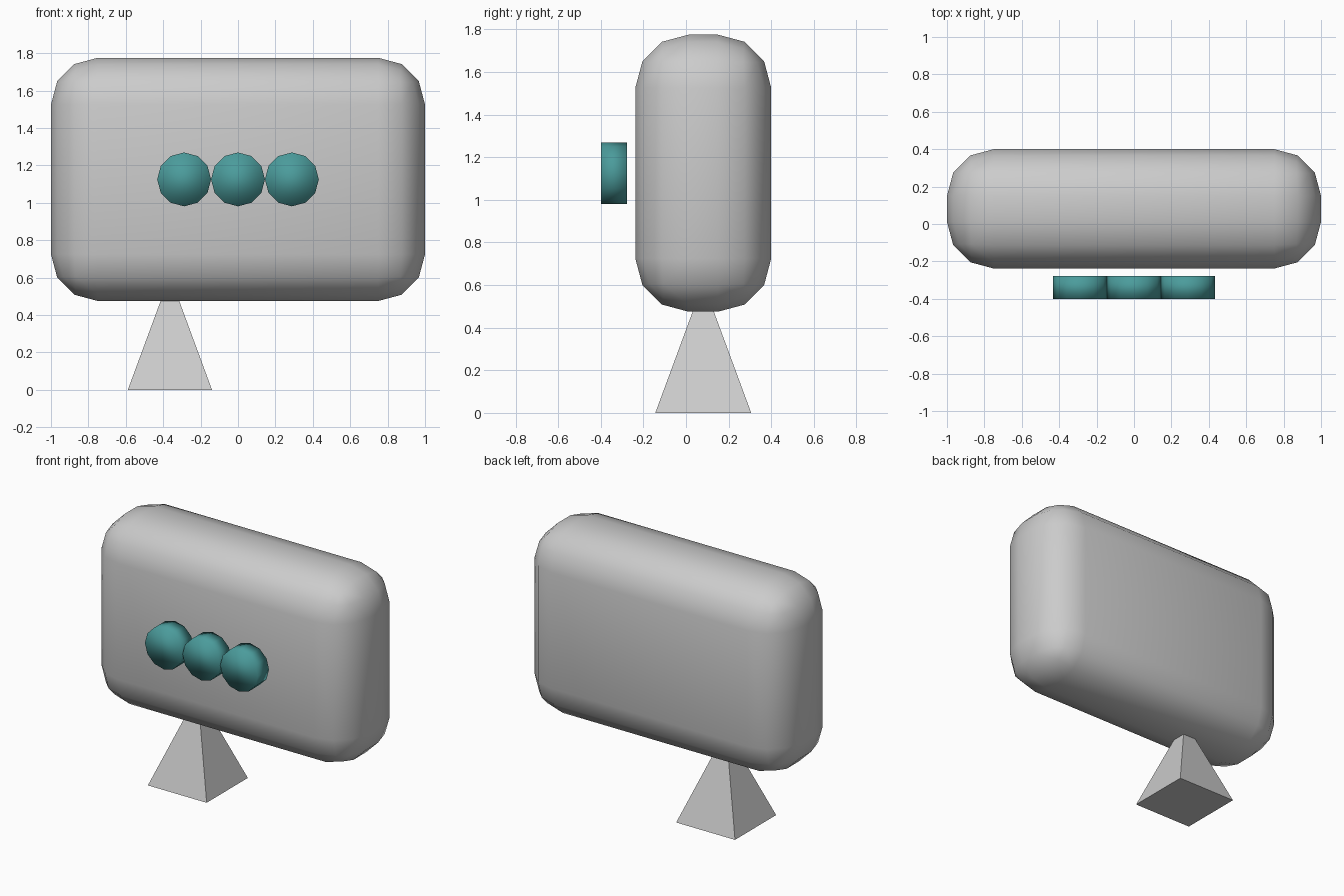
import bpy
from math import pi

if "Cube" in bpy.data.objects:
    bpy.data.objects.remove(bpy.data.objects["Cube"])

BODY_Y = 0.081  # depth centre shared by bubble and tail

# Speech bubble body: box with three-segment rounded edges, fully smooth
bpy.ops.mesh.primitive_cube_add(size=1, location=(0, BODY_Y, 1.125))
bubble = bpy.context.object
bubble.name = "bubble"
bubble.scale = (2.0, 0.638, 1.3)
bpy.ops.object.transform_apply(location=False, rotation=False, scale=True)
bevel = bubble.modifiers.new("rounding", "BEVEL")
bevel.width = 0.25
bevel.segments = 3
bevel.limit_method = "NONE"
bpy.ops.object.shade_smooth()

# Tail: four-sided pyramid whose tip sinks into the bubble
bpy.ops.mesh.primitive_cone_add(vertices=4, radius1=0.225 * 2 ** 0.5, radius2=0,
                                depth=0.61, location=(-0.364, BODY_Y, 0.305),
                                rotation=(0, 0, pi / 4))
bpy.context.object.name = "tail"

# Three teal dots floating in front: twelve-sided smooth discs
teal = bpy.data.materials.new("teal")
teal.diffuse_color = (0.07, 0.33, 0.33, 1)
teal.use_nodes = True
teal.node_tree.nodes["Principled BSDF"].inputs["Base Color"].default_value = teal.diffuse_color
for i in (-1, 0, 1):
    bpy.ops.mesh.primitive_cylinder_add(vertices=12, radius=0.144, depth=0.122,
                                        location=(i * 0.288, -0.339, 1.125),
                                        rotation=(pi / 2, 0, 0))
    dot = bpy.context.object
    dot.name = f"dot_{i + 2}"
    dot.data.materials.append(teal)
    bpy.ops.object.shade_smooth()
